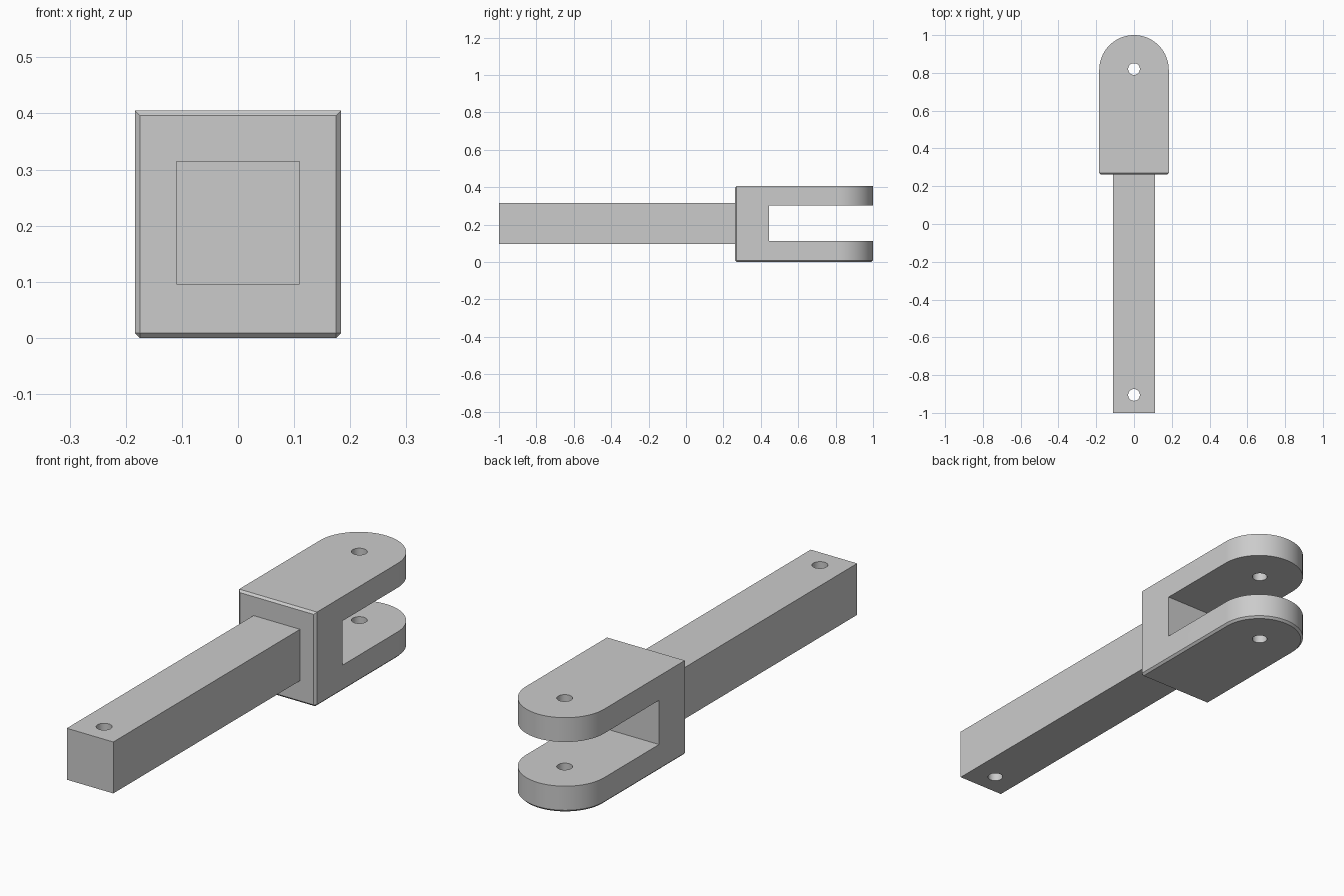
import bpy, bmesh
from math import cos, sin, pi, radians

cube = bpy.data.objects.get("Cube")
if cube:
    bpy.data.objects.remove(cube, do_unlink=True)

steel = bpy.data.materials.new("grey steel")
steel.use_nodes = True
GREY = (0.6, 0.6, 0.6, 1)
steel.diffuse_color = GREY
steel.node_tree.nodes["Principled BSDF"].inputs["Base Color"].default_value = GREY

HALF_W, HEIGHT = 0.184, 0.405
BLOCK_Y, CHAMFER = 0.262, 0.009
ARC_Y = 1 - HALF_W


def finish(name, bm):
    bmesh.ops.recalc_face_normals(bm, faces=bm.faces)
    mesh = bpy.data.meshes.new(name)
    bm.to_mesh(mesh)
    bm.free()
    mesh.materials.append(steel)
    ob = bpy.data.objects.new(name, mesh)
    bpy.context.collection.objects.link(ob)
    return ob


def box(name, x, y, z):
    bm = bmesh.new()
    bmesh.ops.create_cube(bm, size=1)
    for v in bm.verts:
        v.co = [a + (c + 0.5) * (b - a) for c, (a, b) in zip(v.co, (x, y, z))]
    return finish(name, bm)


def pin_cutter(name, y):
    bm = bmesh.new()
    bmesh.ops.create_cone(bm, cap_ends=True, segments=32, radius1=0.031, radius2=0.031, depth=1)
    bmesh.ops.translate(bm, verts=bm.verts, vec=(0, y, HEIGHT / 2))
    return finish(name, bm)


def cut(ob, cutter):
    mod = ob.modifiers.new(cutter.name, "BOOLEAN")
    mod.operation, mod.solver, mod.object = "DIFFERENCE", "EXACT", cutter
    bpy.ops.object.select_all(action="DESELECT")
    bpy.context.view_layer.objects.active = ob
    ob.select_set(True)
    bpy.ops.object.modifier_apply(modifier=mod.name)
    bpy.data.objects.remove(cutter, do_unlink=True)


# Fork block: rounded-end outline, extruded upward
bm = bmesh.new()
SEG = 40
outline = [(-HALF_W, BLOCK_Y), (HALF_W, BLOCK_Y)]
outline += [(HALF_W * cos(pi * i / SEG), ARC_Y + HALF_W * sin(pi * i / SEG)) for i in range(SEG + 1)]
base = bm.faces.new([bm.verts.new((x, y, 0)) for x, y in outline])
ext = bmesh.ops.extrude_face_region(bm, geom=[base], use_keep_orig=True)
bmesh.ops.translate(bm, vec=(0, 0, HEIGHT), verts=[g for g in ext["geom"] if isinstance(g, bmesh.types.BMVert)])
bmesh.ops.recalc_face_normals(bm, faces=bm.faces)

# Chamfer the bottom rim and the front face rim
rims = [e for e in bm.edges
        if all(v.co.z < 0.001 for v in e.verts) or all(v.co.y < BLOCK_Y + 0.001 for v in e.verts)]
bmesh.ops.bevel(bm, geom=rims, offset=CHAMFER, offset_type="OFFSET", segments=1, profile=0.5, affect="EDGES")
fork = finish("fork", bm)

# Slot between the fork arms, and the pin hole through both
cut(fork, box("slot_cutter", (-0.5, 0.5), (0.445, 1.5), (0.112, 0.301)))
cut(fork, pin_cutter("fork_hole_cutter", 0.82))

# Square shank with its own hole
shank = box("shank", (-0.11, 0.11), (-1, BLOCK_Y + 0.01), (0.095, 0.315))
cut(shank, pin_cutter("shank_hole_cutter", -0.905))

for ob in (fork, shank):
    bpy.ops.object.select_all(action="DESELECT")
    bpy.context.view_layer.objects.active = ob
    ob.select_set(True)
    bpy.ops.object.shade_smooth_by_angle(angle=radians(30))
